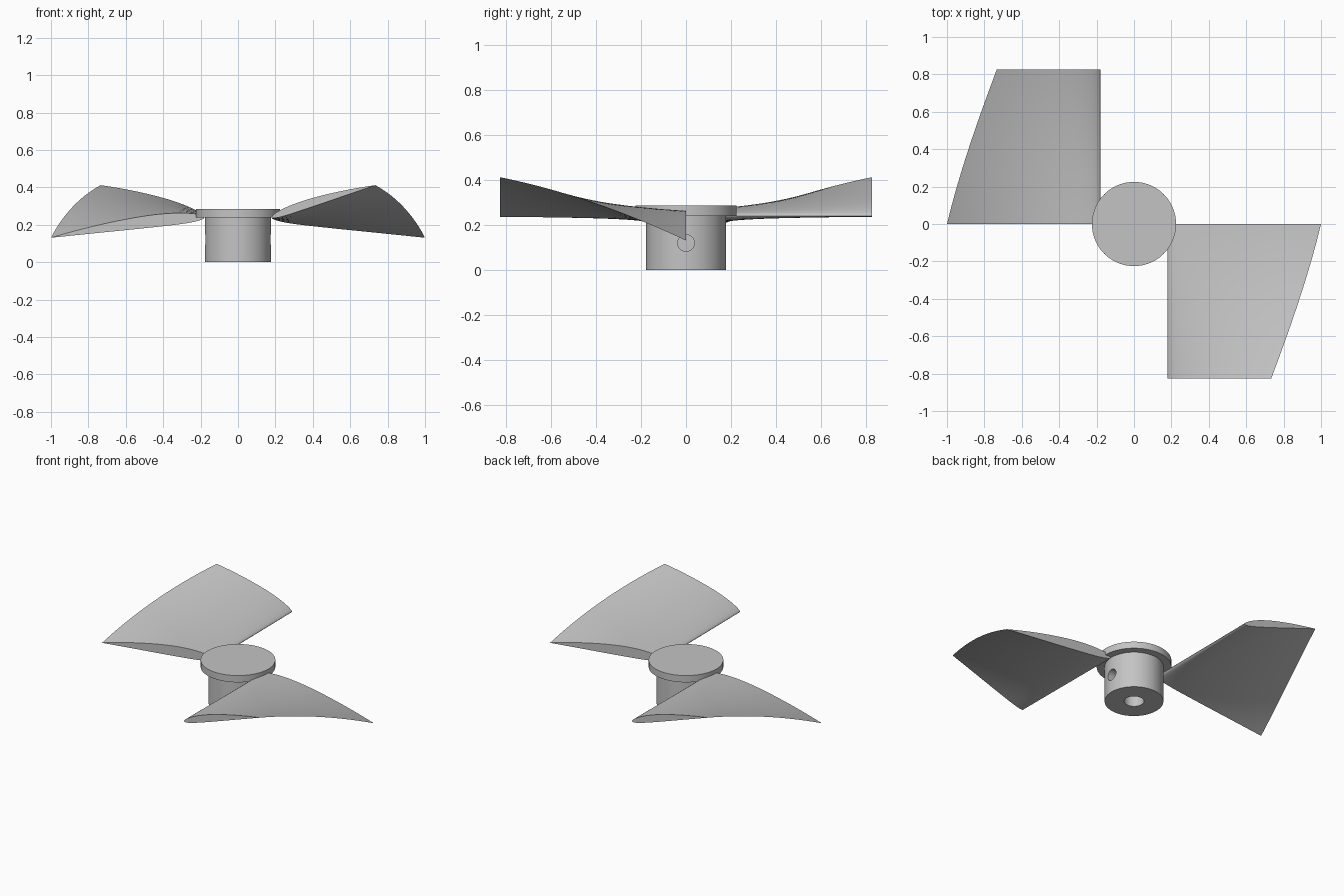
import bpy, bmesh
from math import sin, cos, pi, sqrt, radians

cube = bpy.data.objects.get("Cube")
if cube:
    bpy.data.objects.remove(cube, do_unlink=True)

grey = bpy.data.materials.new("plain grey")
grey.use_nodes = True
colour = (0.55, 0.55, 0.55, 1)
grey.diffuse_color = colour
grey.node_tree.nodes["Principled BSDF"].inputs["Base Color"].default_value = colour


def make_object(name, bm):
    bmesh.ops.recalc_face_normals(bm, faces=bm.faces)
    mesh = bpy.data.meshes.new(name)
    bm.to_mesh(mesh)
    bm.free()
    mesh.materials.append(grey)
    obj = bpy.data.objects.new(name, mesh)
    bpy.context.collection.objects.link(obj)
    return obj


def activate(obj):
    bpy.ops.object.select_all(action='DESELECT')
    obj.select_set(True)
    bpy.context.view_layer.objects.active = obj


def smooth(obj, angle):
    activate(obj)
    bpy.ops.object.shade_smooth_by_angle(angle=radians(angle))


def lathe(name, profile, sides=96):
    """Turn an (radius, z) profile about z; both ends are closed."""
    bm = bmesh.new()
    rings = [[bm.verts.new((r * cos(2 * pi * i / sides), r * sin(2 * pi * i / sides), z))
              for i in range(sides)] for r, z in profile]
    for a, b in zip(rings, rings[1:]):
        for i in range(sides):
            j = (i + 1) % sides
            bm.faces.new((a[i], a[j], b[j], b[i]))
    bm.faces.new(rings[0])
    bm.faces.new(rings[-1])
    return make_object(name, bm)


# Hub with flange and a blind shaft bore from below
hub = lathe("hub", [(0.06, 0.2), (0.06, 0), (0.177, 0), (0.177, 0.24),
                    (0.225, 0.24), (0.225, 0.285)])

# Set screw holes on both sides of the hub
for side in (-1, 1):
    bpy.ops.mesh.primitive_cylinder_add(vertices=40, radius=0.037, depth=0.2,
                                        location=(side * 0.175, 0, 0.12),
                                        rotation=(0, pi / 2, 0))
    cutter = bpy.context.object
    cutter.name = "screw_hole_cutter"
    cutter.hide_render = True
    activate(hub)
    cut = hub.modifiers.new("screw_hole", 'BOOLEAN')
    cut.operation = 'DIFFERENCE'
    cut.solver = 'EXACT'
    cut.object = cutter
    bpy.ops.object.modifier_apply(modifier=cut.name)
    bpy.data.objects.remove(cutter, do_unlink=True)
smooth(hub, 30)


def airfoil(steps=24, thick=0.08, camber=0.02, peak=0.4):
    """Closed unit-chord section, nose at the origin."""
    upper, lower = [], []
    for i in range(steps + 1):
        x = (1 - cos(pi * i / steps)) / 2
        half = 5 * thick * (0.2969 * sqrt(x) - 0.126 * x - 0.3516 * x**2
                            + 0.2843 * x**3 - 0.1036 * x**4)
        p = peak if x < peak else 1 - peak
        mid = camber * (1 - ((x - peak) / p) ** 2)
        upper.append((x, mid + half))
        lower.append((x, mid - half))
    return upper + lower[-2:0:-1]


def blade(name, turn, spans=32):
    """Tapered section twisting about its straight leading edge."""
    section = airfoil()
    bm = bmesh.new()
    rings = []
    for s in range(spans + 1):
        t = s / spans
        chord = 0.827 + (0.58 - 0.827) * t
        a = radians(-7.6 + 24.8 * t)
        rings.append([bm.verts.new((0.18 + chord * (x * cos(a) - z * sin(a)), -0.825 * t,
                                    0.24 + chord * (x * sin(a) + z * cos(a))))
                      for x, z in section])
    n = len(section)
    for a, b in zip(rings, rings[1:]):
        for i in range(n):
            j = (i + 1) % n
            bm.faces.new((a[i], a[j], b[j], b[i]))
    bm.faces.new(rings[0])
    bm.faces.new(rings[-1])
    obj = make_object(name, bm)
    obj.rotation_euler.z = turn
    smooth(obj, 40)


# Two opposite blades
blade("left_blade", 0)
blade("right_blade", pi)
